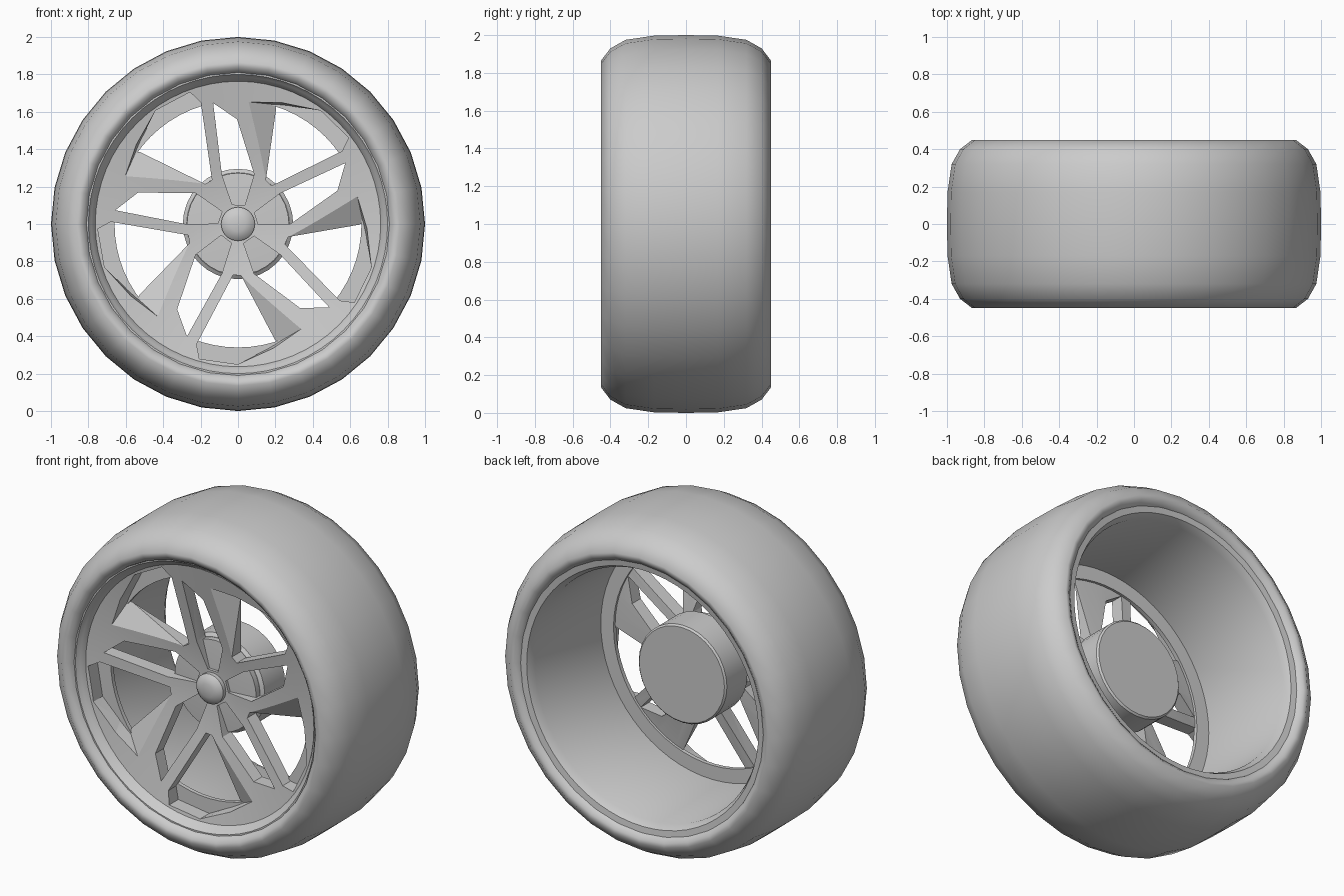
import bpy, bmesh, math
from math import sin, cos, pi, radians

if "Cube" in bpy.data.objects:
    bpy.data.objects.remove(bpy.data.objects["Cube"])


def finish(name, bm):
    bmesh.ops.remove_doubles(bm, verts=bm.verts, dist=1e-5)
    bmesh.ops.recalc_face_normals(bm, faces=bm.faces)
    me = bpy.data.meshes.new(name)
    bm.to_mesh(me)
    bm.free()
    ob = bpy.data.objects.new(name, me)
    bpy.context.collection.objects.link(ob)
    return ob


def activate(ob):
    bpy.ops.object.select_all(action='DESELECT')
    ob.select_set(True)
    bpy.context.view_layer.objects.active = ob


def smooth(ob, angle=35):
    activate(ob)
    bpy.ops.object.shade_smooth_by_angle(angle=radians(angle))


def bridge(bm, rings, close):
    n = len(rings)
    for i in range(n if close else n - 1):
        a, b = rings[i], rings[(i + 1) % n]
        m = len(a)
        for k in range(m):
            bm.faces.new((a[k], a[(k + 1) % m], b[(k + 1) % m], b[k]))


def lathe(name, profile, segs=32, close=True):
    """Revolve (radius, y) points round the axle; end radii of 0 are capped."""
    bm = bmesh.new()
    rings, caps = [], []
    for r, y in profile:
        if r == 0:
            caps.append(bm.verts.new((0, y, 1)))
            continue
        rings.append([bm.verts.new((r * cos(2 * pi * k / segs), y,
                                    1 + r * sin(2 * pi * k / segs))) for k in range(segs)])
    bridge(bm, rings, close)
    if caps:
        for c, ring in ((caps[0], rings[0]), (caps[1], rings[-1])):
            for k in range(segs):
                bm.faces.new((c, ring[k], ring[(k + 1) % segs]))
    return finish(name, bm)


# Tyre: wide rounded carcass
half = [(0.80, 0.38), (0.815, 0.425), (0.84, 0.445), (0.865, 0.45),
        (0.93, 0.40), (0.975, 0.32), (0.997, 0.17)]
tyre = lathe("tire", half + [(1.0, 0)] + [(r, -y) for r, y in reversed(half)])
smooth(tyre, 50)

# Rim barrel with front lip, inner flange and back lip
barrel = lathe("rim_barrel", [
    (0.812, -0.41), (0.80, -0.41), (0.785, -0.385), (0.762, -0.364), (0.757, -0.275),
    (0.66, -0.275), (0.66, -0.25), (0.745, -0.25), (0.752, 0.37), (0.775, 0.415),
    (0.812, 0.42), (0.812, 0.38), (0.785, 0.36), (0.785, -0.36)], 64)
smooth(barrel, 45)

# Spoke plate: concave disc that the openings are cut from
plate = lathe("spokes", [
    (0, -0.245), (0.12, -0.245), (0.30, -0.275), (0.66, -0.345), (0.763, -0.365),
    (0.763, -0.272), (0.66, -0.265), (0.30, -0.19), (0, -0.17)], 64, close=False)

# Openings as (angle, radius): narrow slot inside a pair, wide window between pairs
slot = [(101.6, .66), (90.5, .56), (72, .28), (70, .108), (107, .108), (108, .28)]
window = [(85, .655), (70, .69), (54, .75), (38, .75), (35, .68), (48.6, .273), (57.5, .277)]
# the window's back outline leans in on one side
window_back = [(72, .67), (66, .69)] + window[2:]


def face_y(r):
    return -0.217 - 0.194 * r


bm = bmesh.new()
for i in range(5):
    for front, back in ((slot, slot), (window, window_back)):
        rings = []
        for loop, y, follow in ((front, -0.6, 0), (front, 0, 1), (back, 0.085, 1), (back, 0.1, 0)):
            rings.append([bm.verts.new((r * cos(radians(a + 72 * i)), y + follow * face_y(r),
                                        1 + r * sin(radians(a + 72 * i)))) for a, r in loop])
        bridge(bm, rings, False)
        bm.faces.new(rings[0])
        bm.faces.new(rings[-1])
cutter = finish("opening_cutter", bm)
bmesh_tri = cutter.modifiers.new("tri", 'TRIANGULATE')
cutter.hide_render = True
mod = plate.modifiers.new("openings", 'BOOLEAN')
mod.operation = 'DIFFERENCE'
mod.solver = 'EXACT'
mod.object = cutter
activate(plate)
bpy.ops.object.modifier_apply(modifier=mod.name)
bpy.data.objects.remove(cutter)
smooth(plate, 20)

# Recessed floor seen through the slots, and the hub drum behind
floor = lathe("lug_floor", [(0, -0.235), (0.273, -0.215), (0.273, -0.17), (0, -0.16)], 32, close=False)
smooth(floor)
hub = lathe("hub", [(0, 0.04), (0.285, 0.04), (0.295, 0.03), (0.295, -0.165),
                    (0.275, -0.18), (0, -0.18)], 32, close=False)
smooth(hub)

# Domed centre cap
cap = lathe("center_cap", [(0, -0.30), (0.04, -0.297), (0.07, -0.288), (0.09, -0.27),
                           (0.09, -0.21), (0, -0.20)], 32, close=False)
smooth(cap)
